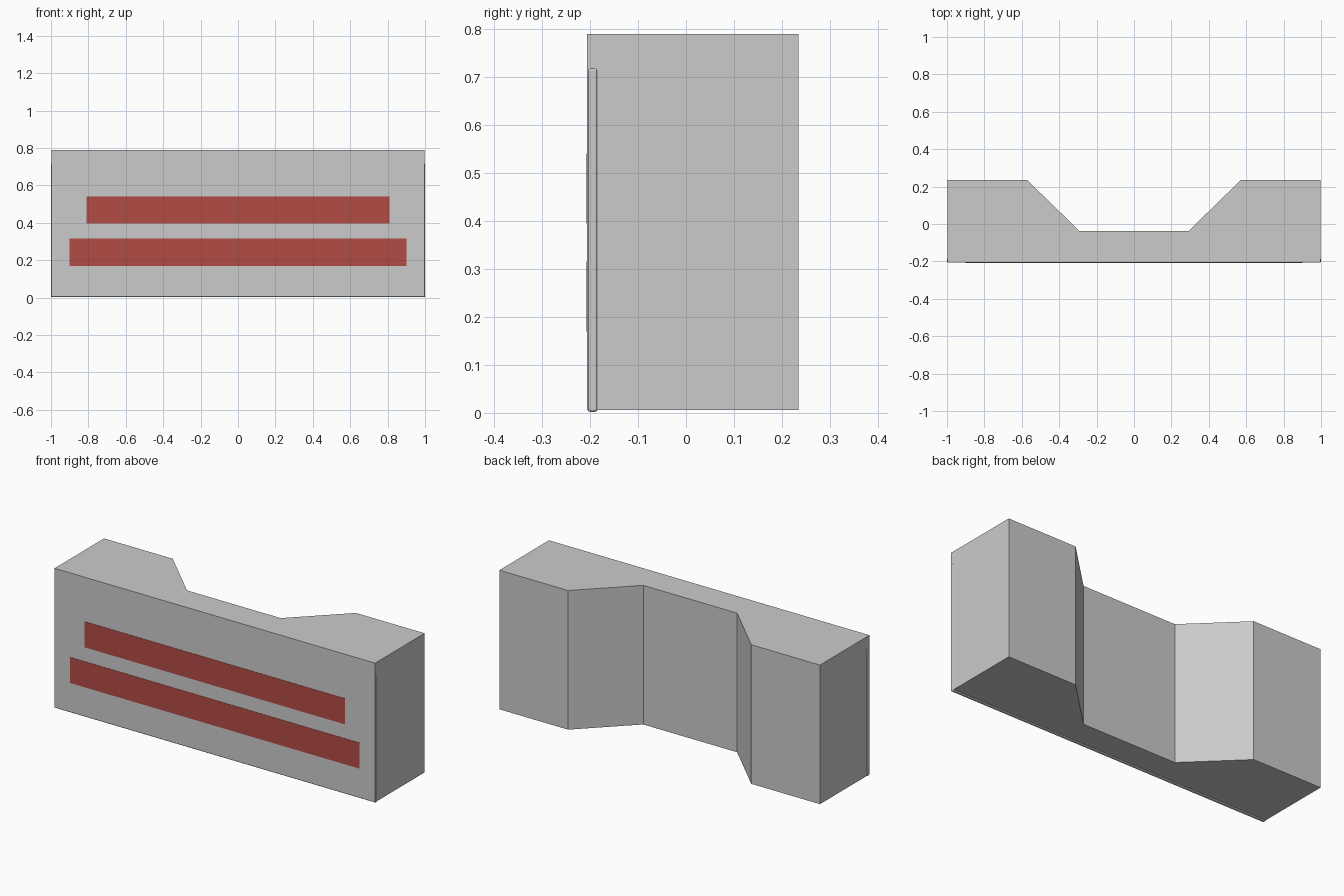
import bpy, bmesh

if "Cube" in bpy.data.objects:
    bpy.data.objects.remove(bpy.data.objects["Cube"])

def box(name, lo, hi, bevel=0.0):
    bm = bmesh.new()
    bmesh.ops.create_cube(bm, size=1)
    for v in bm.verts:
        v.co = [(a + b) / 2 + c * (b - a) for a, b, c in zip(lo, hi, v.co)]
    mesh = bpy.data.meshes.new(name)
    bm.to_mesh(mesh)
    bm.free()
    obj = bpy.data.objects.new(name, mesh)
    bpy.context.collection.objects.link(obj)
    if bevel:
        mod = obj.modifiers.new("rounded_edges", 'BEVEL')
        mod.width, mod.segments = bevel, 3
    return obj

# Counter body: half outline mirrored in x, extruded upwards
half = [(0.998, -0.206), (0.998, 0.234), (0.57, 0.234), (0.292, -0.037)]
outline = half + [(-x, y) for x, y in reversed(half)]
bm = bmesh.new()
face = bm.faces.new([bm.verts.new((x, y, 0.006)) for x, y in outline])
ext = bmesh.ops.extrude_face_region(bm, geom=[face])
bmesh.ops.translate(bm, vec=(0, 0, 0.783),
                    verts=[g for g in ext["geom"] if isinstance(g, bmesh.types.BMVert)])
bmesh.ops.recalc_face_normals(bm, faces=bm.faces)
mesh = bpy.data.meshes.new("body")
bm.to_mesh(mesh)
bm.free()
bpy.context.collection.objects.link(bpy.data.objects.new("body", mesh))

# Rounded panel embedded behind the front, peeking out at the sides and bottom
box("inner_panel", (-1, -0.205, 0.002), (1, -0.184, 0.719), 0.006)

# Red stripes on the front
red = bpy.data.materials.new("red")
red.diffuse_color = (0.45, 0.07, 0.06, 1)
red.use_nodes = True
red.node_tree.nodes["Principled BSDF"].inputs["Base Color"].default_value = red.diffuse_color
for name, hw, z0, z1 in (("upper_stripe", 0.81, 0.395, 0.54),
                         ("lower_stripe", 0.902, 0.17, 0.315)):
    stripe = box(name, (-hw, -0.2075, z0), (hw, -0.2, z1))
    stripe.data.materials.append(red)
